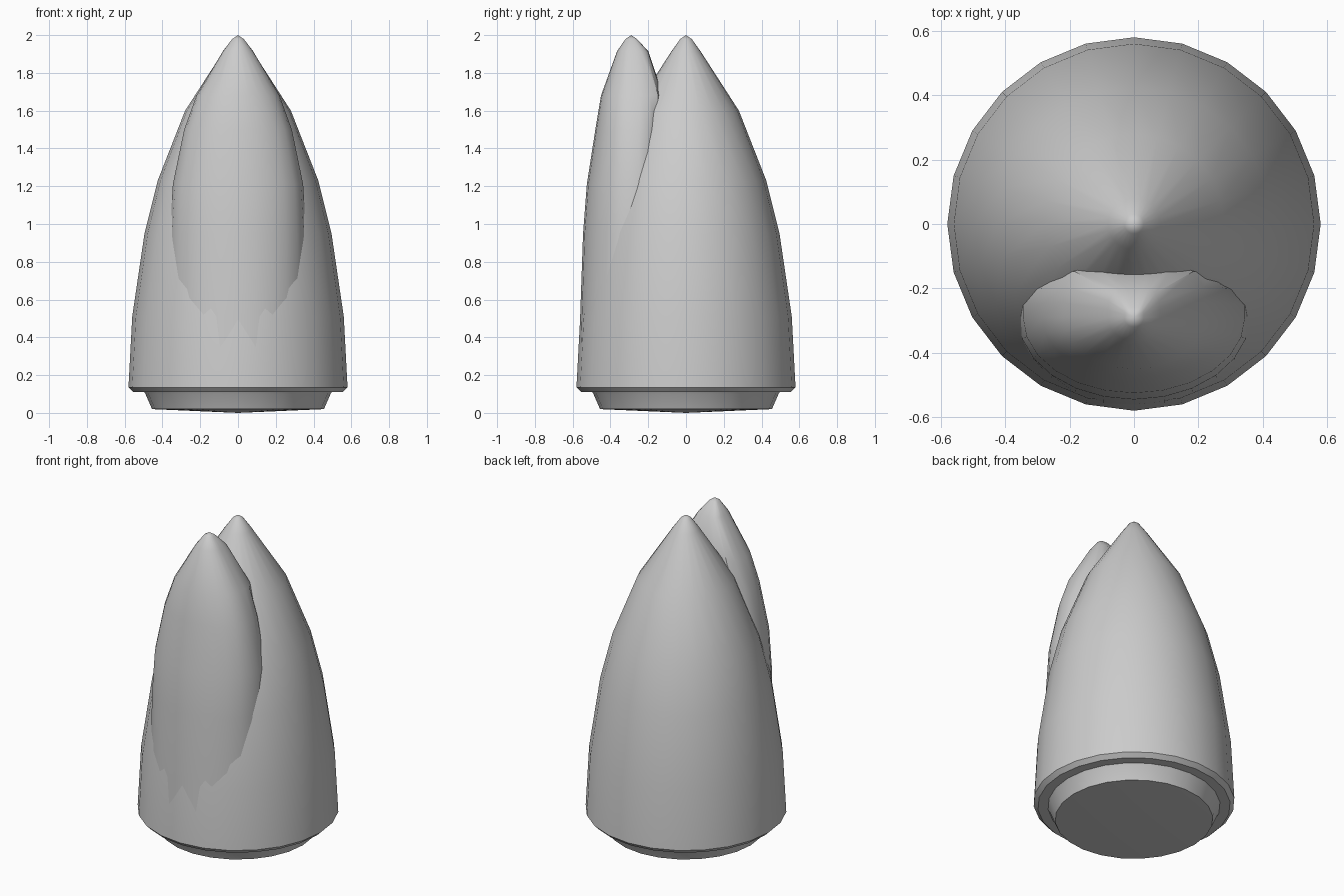
import bpy, bmesh
from math import sin, cos, pi

if "Cube" in bpy.data.objects:
    bpy.data.objects.remove(bpy.data.objects["Cube"])

SIDES = 24


def loft(name, rings, tip=None, base=None):
    """Skin a stack of rings, closing the ends to a point or a flat cap."""
    bm = bmesh.new()
    loops = [[bm.verts.new(p) for p in ring] for ring in rings]
    for a, b in zip(loops, loops[1:]):
        for i in range(SIDES):
            j = (i + 1) % SIDES
            bm.faces.new((a[i], a[j], b[j], b[i]))
    for loop, point in ((loops[0], tip), (loops[-1], base)):
        if point is None:
            bm.faces.new(loop)
        else:
            v = bm.verts.new(point)
            for i in range(SIDES):
                bm.faces.new((loop[i], loop[(i + 1) % SIDES], v))
    bmesh.ops.recalc_face_normals(bm, faces=bm.faces)
    mesh = bpy.data.meshes.new(name)
    bm.to_mesh(mesh)
    bm.free()
    obj = bpy.data.objects.new(name, mesh)
    bpy.context.collection.objects.link(obj)
    bpy.ops.object.select_all(action='DESELECT')
    obj.select_set(True)
    bpy.context.view_layer.objects.active = obj
    bpy.ops.object.shade_smooth_by_angle(angle=0.6)
    return obj


def circle(r, z):
    return [(r * cos(2 * pi * i / SIDES), r * sin(2 * pi * i / SIDES), z)
            for i in range(SIDES)]


def lobe_ring(half_w, front, back, z, cy=-0.29):
    """Elliptical at the front, squarer at the back."""
    ring = []
    for i in range(SIDES):
        c, s = cos(2 * pi * i / SIDES), sin(2 * pi * i / SIDES)
        if s > 1e-6:
            k = (c ** 4 + s ** 4) ** -0.25
            ring.append((half_w * c * k, cy + back * s * k, z))
        else:
            ring.append((half_w * c, cy + front * s, z))
    return ring


# Main pointed shell with bevelled lower lip
loft("main_shell", [circle(r, z) for r, z in (
    (0.03, 1.98), (0.08, 1.91), (0.28, 1.60), (0.425, 1.23), (0.495, 0.95),
    (0.56, 0.51), (0.58, 0.135), (0.555, 0.11))], tip=(0, 0, 2))

# Second pointed lobe emerging from the front
loft("front_lobe", [lobe_ring(*p) for p in (
    (0.03, 0.03, 0.03, 1.98), (0.08, 0.075, 0.09, 1.915),
    (0.22, 0.16, 0.17, 1.68), (0.285, 0.19, 0.16, 1.50),
    (0.345, 0.235, 0.15, 1.21), (0.36, 0.255, 0.12, 0.95),
    (0.365, 0.27, 0.1, 0.52), (0.365, 0.282, 0.1, 0.15))],
    tip=(0, -0.29, 2))

# Tapered foot under the lip
loft("foot", [circle(0.50, 0.115), circle(0.49, 0.10), circle(0.455, 0.02)],
     base=(0, 0, 0))
